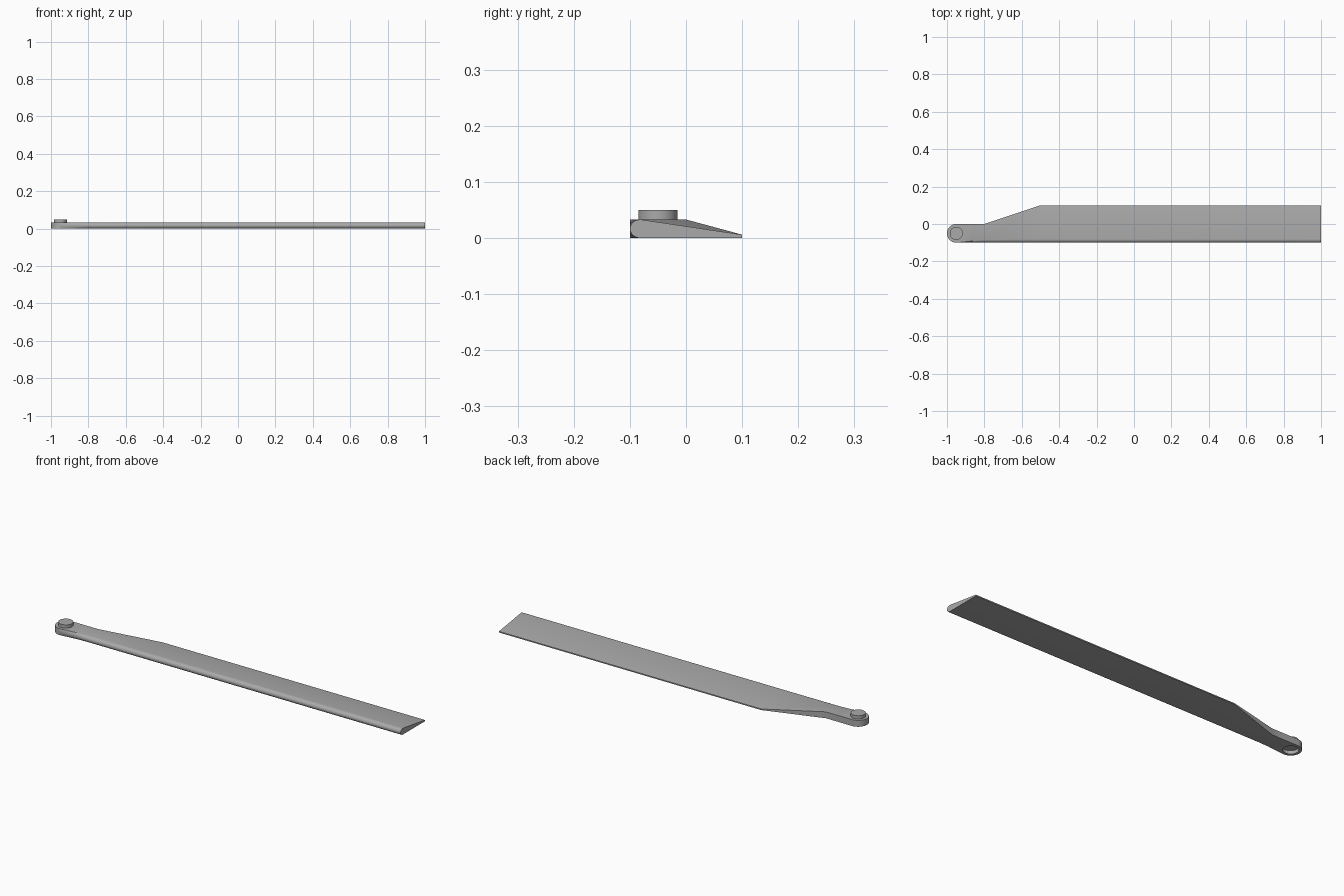
import bpy, bmesh, math

if "Cube" in bpy.data.objects:
    bpy.data.objects.remove(bpy.data.objects["Cube"])

N = 13            # points along each vertical side of a section
H = 0.033         # blade thickness
PIVOT = (-0.95, -0.05)

# Dark grey finish
grey = bpy.data.materials.new("dark_grey")
grey.diffuse_color = (0.4, 0.4, 0.4, 1)
grey.use_nodes = True
grey.node_tree.nodes["Principled BSDF"].inputs["Base Color"].default_value = grey.diffuse_color


def section(x, front, back, t, back_h):
    """Closed ring: nose going up, then trailing side going down.
    t blends the nose from square (0) to round (1)."""
    ring = []
    for i in range(N):
        a = math.pi * i / (N - 1)
        z_flat, z_round = H * i / (N - 1), H / 2 * (1 - math.cos(a))
        y_round = front + 0.019 * (1 - math.sin(a))
        ring.append((x, front + (y_round - front) * t,
                     z_flat + (z_round - z_flat) * t))
    ring += [(x, back, back_h * (N - 1 - i) / (N - 1)) for i in range(N)]
    return ring


def cylinder(name, radius, z0, z1):
    bpy.ops.mesh.primitive_cylinder_add(vertices=48, radius=radius, depth=z1 - z0,
                                        location=(*PIVOT, (z0 + z1) / 2))
    ob = bpy.context.object
    ob.name = name
    ob.data.materials.append(grey)
    return ob


# Blade: rounded root end, square neck, widening into the airfoil
sections = []
for i in range(13):
    a = math.pi / 2 * (1 - i / 12)
    w = 0.05 * math.cos(a)
    sections.append(section(PIVOT[0] - 0.05 * math.sin(a), -0.05 - w, -0.05 + w, 0, H))
sections += [section(-0.86, -0.1, 0, 0.5, H),
             section(-0.8, -0.1, 0, 0.8, H),
             section(-0.5, -0.1, 0.1, 1, 0.006),
             section(1, -0.1, 0.1, 1, 0.006)]

bm = bmesh.new()
rings = [[bm.verts.new(p) for p in s] for s in sections]
for r0, r1 in zip(rings, rings[1:]):
    for i in range(2 * N):
        j = (i + 1) % (2 * N)
        bm.faces.new((r0[i], r0[j], r1[j], r1[i]))
bm.faces.new(rings[-1])
bmesh.ops.remove_doubles(bm, verts=bm.verts, dist=1e-5)
bmesh.ops.recalc_face_normals(bm, faces=bm.faces)
mesh = bpy.data.meshes.new("blade")
bm.to_mesh(mesh)
bm.free()
mesh.materials.append(grey)
blade = bpy.data.objects.new("blade", mesh)
bpy.context.collection.objects.link(blade)

# Socket recess under the root
cutter = cylinder("socket_cutter", 0.036, -0.02, 0.017)
cutter.hide_render = True
mod = blade.modifiers.new("socket", "BOOLEAN")
mod.operation = "DIFFERENCE"
mod.solver = "EXACT"
mod.object = cutter
bpy.ops.object.select_all(action="DESELECT")
bpy.context.view_layer.objects.active = blade
blade.select_set(True)
bpy.ops.object.modifier_apply(modifier=mod.name)
bpy.data.objects.remove(cutter)
bpy.ops.object.shade_smooth_by_angle(angle=math.radians(30))

# Pivot pin on top of the root
pin = cylinder("pivot_pin", 0.035, H - 0.002, 0.05)
bpy.ops.object.shade_smooth_by_angle(angle=math.radians(30))
